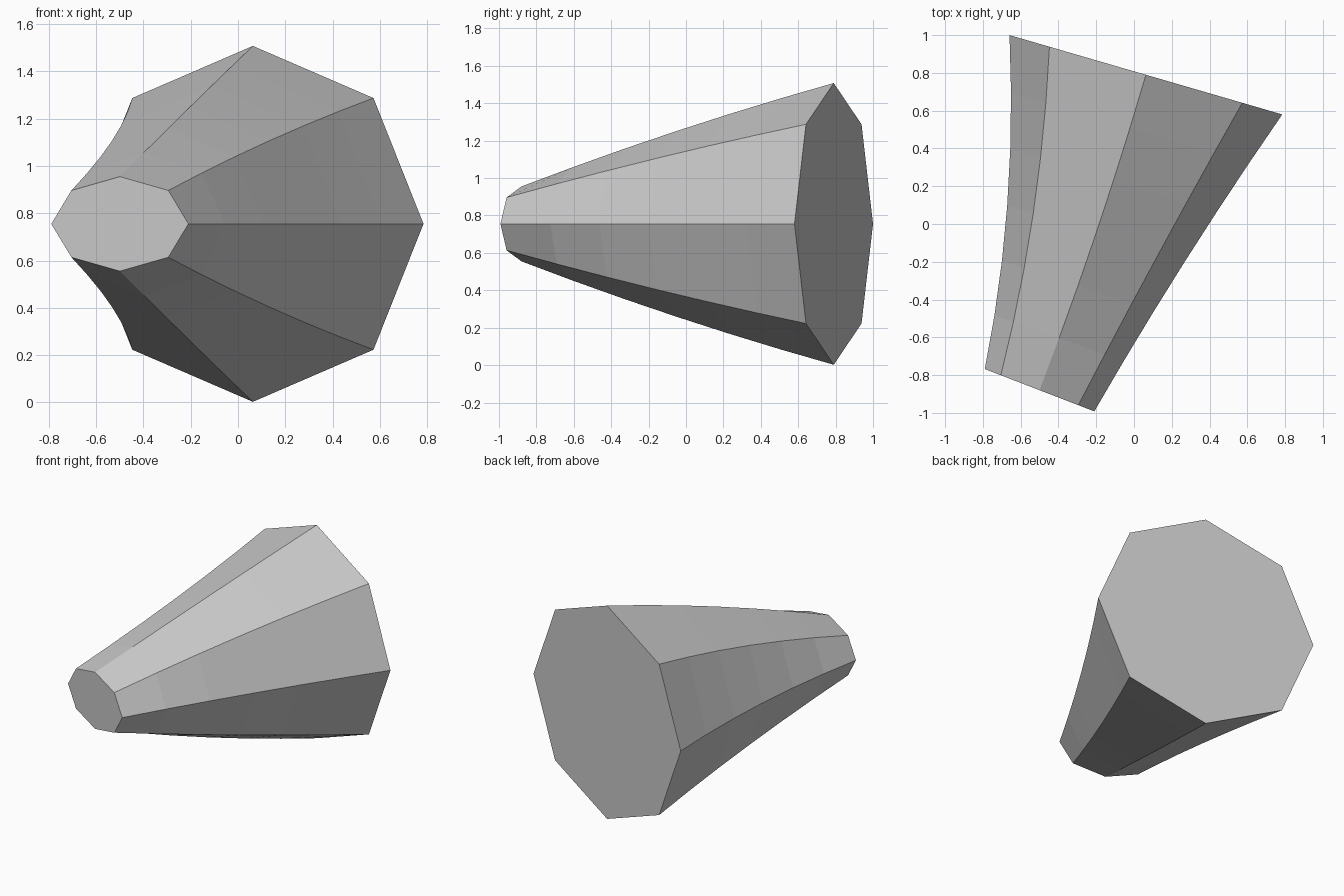
import bpy, bmesh
from math import sin, cos, pi
from mathutils import Vector

cube = bpy.data.objects.get("Cube")
if cube:
    bpy.data.objects.remove(cube, do_unlink=True)

SIDES, STEPS = 8, 6

grey = bpy.data.materials.new("plain_grey")
grey.use_nodes = True
grey.diffuse_color = (0.58, 0.58, 0.58, 1)
grey.node_tree.nodes["Principled BSDF"].inputs["Base Color"].default_value = grey.diffuse_color

# End rings: centre and sideways radius vector
front_centre, back_centre = Vector((-0.5, -0.88, 0.755)), Vector((0.063, 0.79, 0.755))
front_side, back_side = Vector((0.29, -0.112, 0)), Vector((0.722, -0.21, 0))
front_height, back_height = 0.2, 0.753

# Gently bent, tapering octagonal tube
bm = bmesh.new()
rings = []
for i in range(STEPS + 1):
    t = i / STEPS
    bow = 4 * t * (1 - t)
    side = front_side.lerp(back_side, t)
    centre = front_centre.lerp(back_centre, t) + side.normalized() * 0.018 * bow
    side -= side.normalized() * 0.038 * bow
    up = Vector((0, 0, front_height + (back_height - front_height) * t + 0.02 * bow))
    angles = [2 * pi * k / SIDES for k in range(SIDES)]
    rings.append([bm.verts.new(centre + side * cos(a) + up * sin(a)) for a in angles])

for lower, upper in zip(rings, rings[1:]):
    for k in range(SIDES):
        n = (k + 1) % SIDES
        bm.faces.new((lower[k], lower[n], upper[n], upper[k]))

# Flat end caps
bm.faces.new(rings[0])
bm.faces.new(rings[-1])
bmesh.ops.recalc_face_normals(bm, faces=bm.faces)

mesh = bpy.data.meshes.new("bent_cone")
bm.to_mesh(mesh)
bm.free()
mesh.materials.append(grey)
bent_cone = bpy.data.objects.new("bent_cone", mesh)
bpy.context.collection.objects.link(bent_cone)
